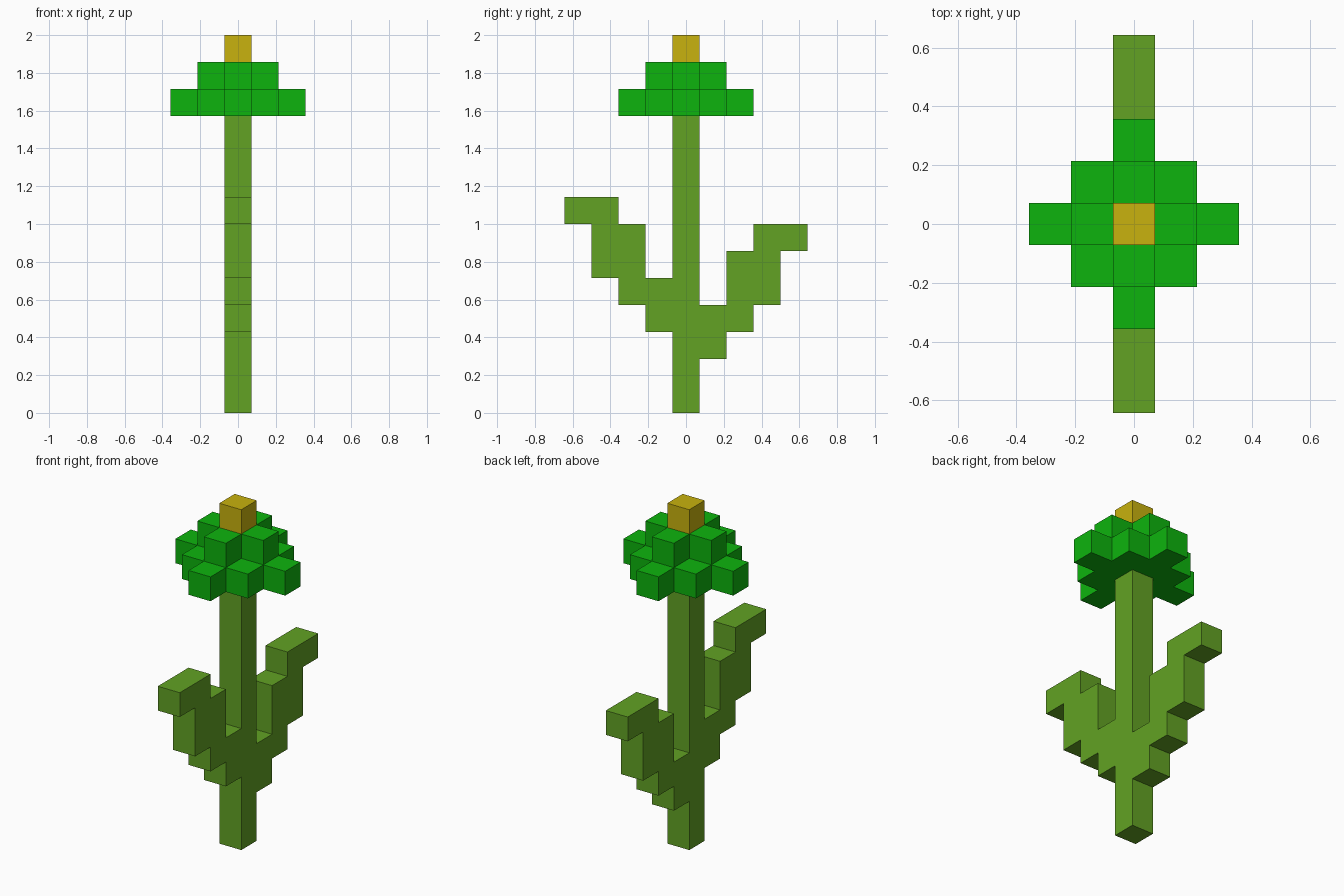
import bpy, bmesh
from mathutils import Vector

if "Cube" in bpy.data.objects:
    bpy.data.objects.remove(bpy.data.objects["Cube"])

U = 2 / 14  # edge of one block


def material(name, rgb):
    m = bpy.data.materials.new(name)
    m.diffuse_color = (*rgb, 1)
    m.use_nodes = True
    m.node_tree.nodes["Principled BSDF"].inputs["Base Color"].default_value = m.diffuse_color
    return m


stem_green = material("stem green", (0.122, 0.361, 0.017))
petal_green = material("bright green", (0.004, 0.456, 0.004))
centre_yellow = material("yellow", (0.578, 0.445, 0.0044))


def leaf(columns, side):
    """Blocks of a stepped leaf: (first, last) layer for each step outward."""
    return {(0, side * (n + 1), k) for n, (a, b) in enumerate(columns)
            for k in range(a, b + 1)}


def diamond(radius, layer):
    r = range(-radius, radius + 1)
    return {(i, j, layer) for i in r for j in r if abs(i) + abs(j) <= radius}


parts = {
    # straight stem
    "stem": (stem_green, {(0, 0, k) for k in range(11)}),
    # two stepped leaves, the front one higher
    "front_leaf": (stem_green, leaf([(3, 4), (4, 6), (5, 7), (7, 7)], -1)),
    "back_leaf": (stem_green, leaf([(2, 3), (3, 5), (4, 6), (6, 6)], 1)),
    # flower: two diamond layers and a single block on top
    "flower_head": (petal_green, diamond(2, 11) | diamond(1, 12)),
    "flower_centre": (centre_yellow, {(0, 0, 13)}),
}
filled = set().union(*(cells for _, cells in parts.values()))


def build(name, mat, cells):
    """Skin the exposed sides of the blocks and merge coplanar faces."""
    bm = bmesh.new()
    for cell in sorted(cells):
        centre = Vector(cell) + Vector((0, 0, 0.5))
        for axis in range(3):
            for s in (-1, 1):
                n = Vector((0, 0, 0))
                n[axis] = s
                if tuple(int(c + d) for c, d in zip(cell, n)) in filled:
                    continue
                a = Vector((0, 0, 0))
                a[(axis + 1) % 3] = 0.5
                b = n.cross(a)
                mid = centre + n * 0.5
                bm.faces.new([bm.verts.new((mid + p) * U)
                              for p in (a + b, b - a, -a - b, a - b)])
    bmesh.ops.remove_doubles(bm, verts=bm.verts, dist=1e-4)
    bmesh.ops.dissolve_limit(bm, angle_limit=0.01, verts=bm.verts, edges=bm.edges)
    mesh = bpy.data.meshes.new(name)
    bm.to_mesh(mesh)
    bm.free()
    mesh.materials.append(mat)
    bpy.context.collection.objects.link(bpy.data.objects.new(name, mesh))


for part, (mat, cells) in parts.items():
    build(part, mat, cells)
